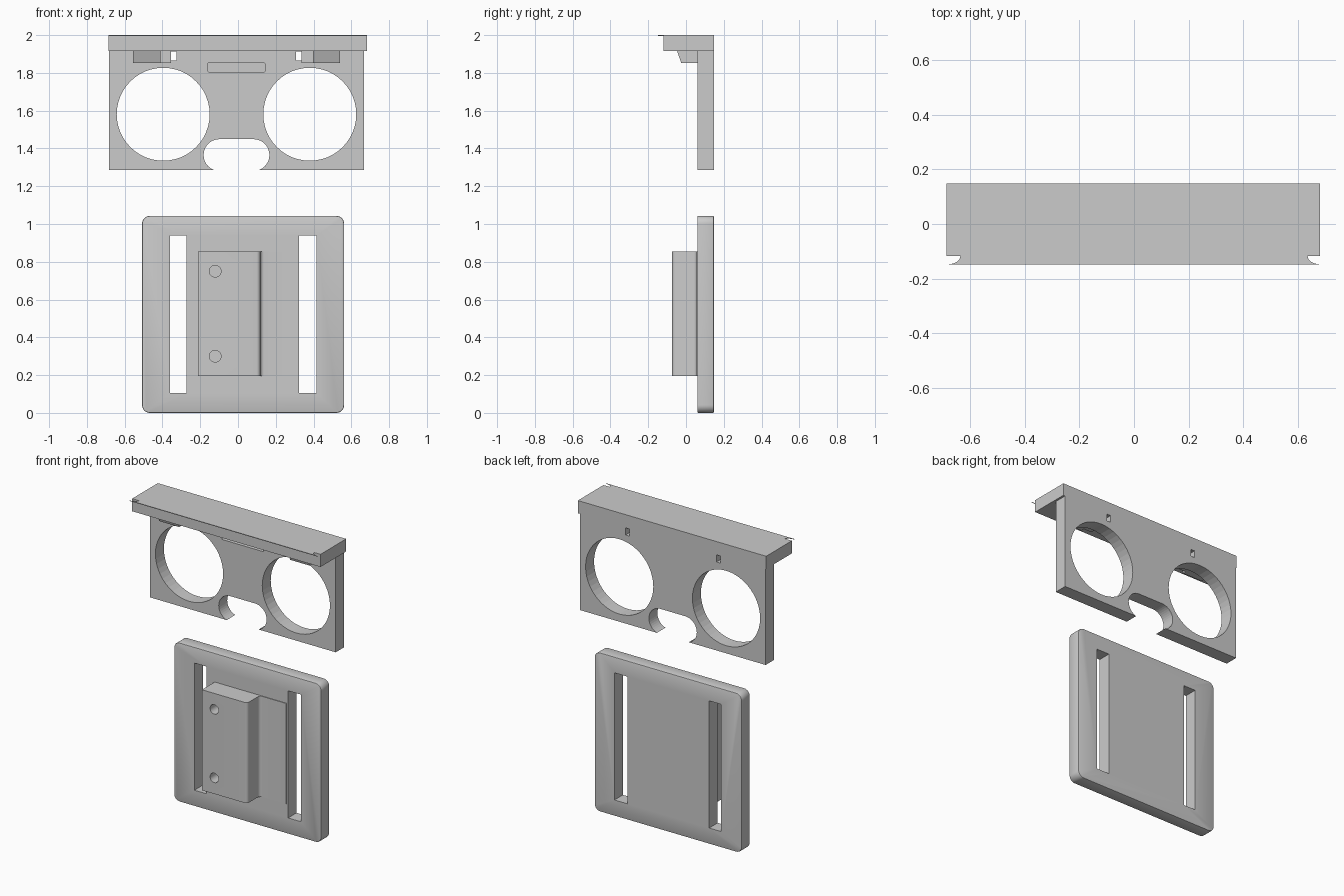
import bpy, bmesh
from math import cos, sin, pi, radians

if "Cube" in bpy.data.objects:
    bpy.data.objects.remove(bpy.data.objects["Cube"])

BACK, FACE = 0.148, 0.06   # rear and front planes of both plates


def prism(name, pts, a, b, axis='Y'):
    """Extrude a 2D outline: (x,z) along Y, (x,y) along Z or (y,z) along X."""
    place = {'Y': lambda p, t: (p[0], t, p[1]),
             'Z': lambda p, t: (p[0], p[1], t),
             'X': lambda p, t: (t, p[0], p[1])}[axis]
    bm = bmesh.new()
    lo = [bm.verts.new(place(p, a)) for p in pts]
    hi = [bm.verts.new(place(p, b)) for p in pts]
    n = len(pts)
    bm.faces.new(lo)
    bm.faces.new(hi[::-1])
    for i in range(n):
        j = (i + 1) % n
        bm.faces.new((lo[j], lo[i], hi[i], hi[j]))
    bmesh.ops.recalc_face_normals(bm, faces=bm.faces)
    me = bpy.data.meshes.new(name)
    bm.to_mesh(me)
    bm.free()
    ob = bpy.data.objects.new(name, me)
    bpy.context.collection.objects.link(ob)
    return ob


def rect(x0, x1, z0, z1):
    return [(x0, z0), (x1, z0), (x1, z1), (x0, z1)]


def rounded(x0, x1, z0, z1, r, n=8):
    centres = [(x1 - r, z1 - r), (x0 + r, z1 - r), (x0 + r, z0 + r), (x1 - r, z0 + r)]
    return [(cx + r * cos(pi / 2 * (q + i / n)), cz + r * sin(pi / 2 * (q + i / n)))
            for q, (cx, cz) in enumerate(centres) for i in range(n + 1)]


def circle(cx, cz, r, n=48):
    return [(cx + r * cos(2 * pi * i / n), cz + r * sin(2 * pi * i / n)) for i in range(n)]


def cut(ob, pts, a, b):
    """Subtract an extruded outline from an object."""
    c = prism('cutter', pts, a, b)
    c.hide_render = True
    m = ob.modifiers.new('cut', 'BOOLEAN')
    m.operation, m.solver, m.object = 'DIFFERENCE', 'EXACT', c
    bpy.context.view_layer.objects.active = ob
    bpy.ops.object.modifier_apply(modifier=m.name)
    bpy.data.objects.remove(c)


# Upper plate with two round openings and a notch open at the bottom
upper = prism('upper_plate', rect(-0.682, 0.668, 1.285, 1.917), FACE, BACK)
for x in (-0.396, 0.38):
    cut(upper, circle(x, 1.581, 0.246), 0, 0.2)
cut(upper, rounded(-0.182, 0.166, 1.281, 1.449, 0.0838, 10), 0, 0.2)
# Small windows beside the clips, shallow slot in the middle
for x0, x1 in ((-0.355, -0.325), (0.308, 0.336)):
    cut(upper, rect(x0, x1, 1.866, 1.913), 0, 0.2)
cut(upper, rounded(-0.16, 0.143, 1.805, 1.853, 0.006, 3), 0, FACE + 0.02)

# Top bar
prism('top_bar', rect(-0.686, 0.682, -0.118, BACK), 1.917, 2.0, 'Z')

# Paper-thin lip with flared ends along the bar's upper front edge
flare = [(0.636 + 0.048 * (1 - cos(pi / 2 * i / 6)), -0.118 - 0.03 * sin(pi / 2 * i / 6))
         for i in range(7)]
prism('top_lip', flare + [(-x, y) for x, y in reversed(flare)], 1.996, 2.0, 'Z')

# Sloped clips under the bar, each with a shallower inner block
for side, x0, x1, b0, b1 in (('left', -0.555, -0.41, -0.41, -0.355),
                             ('right', 0.396, 0.541, 0.336, 0.396)):
    prism(side + '_clip', [(-0.048, 1.917), (-0.025, 1.852), (FACE, 1.852), (FACE, 1.917)],
          x0, x1, 'X')
    prism(side + '_clip_block', rect(b0, b1, 1.852, 1.917), 0.0, FACE)

# Lower plate with rounded corners and two strap slots
lower = prism('lower_plate', rounded(-0.508, 0.562, 0, 1.043, 0.042), FACE, BACK)
bev = lower.modifiers.new('rim', 'BEVEL')
bev.width, bev.segments, bev.limit_method, bev.angle_limit = 0.006, 2, 'ANGLE', radians(40)
bpy.context.view_layer.objects.active = lower
bpy.ops.object.modifier_apply(modifier='rim')
for x0, x1 in ((-0.359, -0.272), (0.322, 0.416)):
    cut(lower, rect(x0, x1, 0.105, 0.94), 0, 0.2)

# Mounting block: rounded front edge, filleted foot on the right, thin pad beyond
r = 0.02
front_edge = [(0.118 - r + r * sin(pi / 2 * i / 5), -0.073 + r - r * cos(pi / 2 * i / 5))
              for i in range(6)]
foot = [(0.118 + r * (1 - cos(pi / 2 * i / 5)), 0.056 - r + r * sin(pi / 2 * i / 5))
        for i in range(6)]
block = prism('mounting_block', [(-0.211, FACE), (-0.211, -0.073)] + front_edge + foot
              + [(0.31, 0.056), (0.31, FACE)], 0.195, 0.855, 'Z')
for z in (0.30, 0.75):
    cut(block, circle(-0.121, z, 0.031, 24), -0.1, 0.03)

# Smooth the rounded parts, keeping edges sharp
for ob in (lower, block):
    bpy.ops.object.select_all(action='DESELECT')
    ob.select_set(True)
    bpy.context.view_layer.objects.active = ob
    bpy.ops.object.shade_smooth_by_angle(angle=radians(30))
